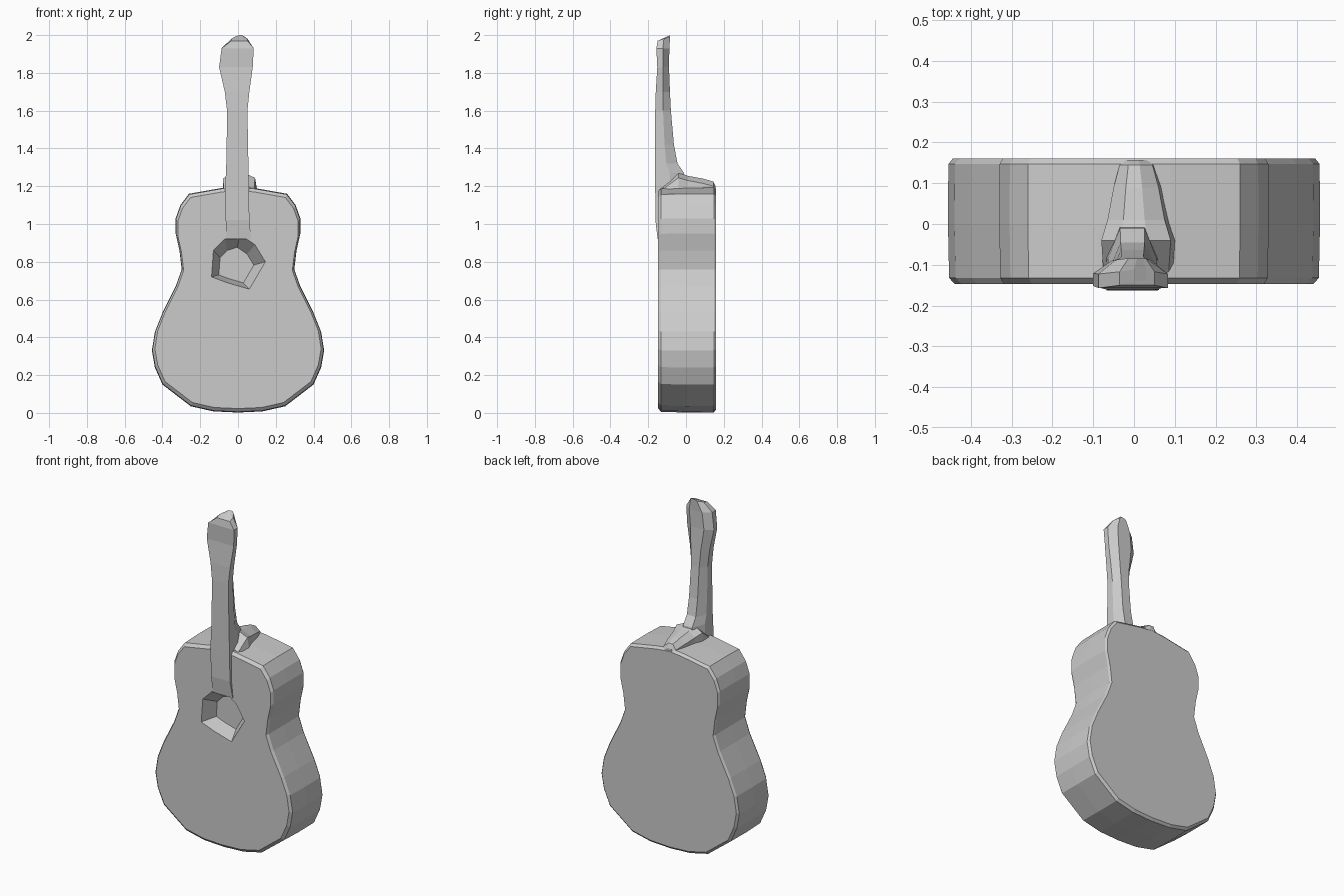
import bpy
import bmesh

cube = bpy.data.objects.get("Cube")
if cube:
    bpy.data.objects.remove(cube, do_unlink=True)

grey = bpy.data.materials.new("plain_grey")
grey.use_nodes = True
grey.diffuse_color = (0.6, 0.6, 0.6, 1)
grey.node_tree.nodes["Principled BSDF"].inputs["Base Color"].default_value = (0.6, 0.6, 0.6, 1)


def loft(name, rings):
    """Skin a closed, flat-shaded solid through rings of equal point count."""
    bm = bmesh.new()
    loops = [[bm.verts.new(p) for p in ring] for ring in rings]
    for a, b in zip(loops, loops[1:]):
        for i in range(len(a)):
            j = (i + 1) % len(a)
            bm.faces.new((a[i], a[j], b[j], b[i]))
    bm.faces.new(loops[0][::-1])
    bm.faces.new(loops[-1])
    bmesh.ops.recalc_face_normals(bm, faces=bm.faces)
    mesh = bpy.data.meshes.new(name)
    bm.to_mesh(mesh)
    bm.free()
    mesh.materials.append(grey)
    obj = bpy.data.objects.new(name, mesh)
    bpy.context.collection.objects.link(obj)
    return obj


def scaled(points, y, s, cx, cz):
    return [(cx + (x - cx) * s, y, cz + (z - cz) * s) for x, z in points]


# Body: half outline mirrored, with slightly softened rims
half = [(0.13, 0.008), (0.25, 0.035), (0.40, 0.15), (0.44, 0.24), (0.456, 0.33),
        (0.44, 0.43), (0.40, 0.53), (0.33, 0.67), (0.298, 0.76), (0.31, 0.86),
        (0.33, 0.95), (0.33, 1.03), (0.305, 1.10), (0.26, 1.16), (0.09, 1.19)]
outline = [(0, 0.002)] + half + [(0, 1.20)] + [(-x, z) for x, z in reversed(half)]
body = loft("body", [scaled(outline, y, s, 0, 0.6) for y, s in
                     ((-0.147, 0.965), (-0.132, 0.994), (0, 1), (0.147, 0.998), (0.16, 0.975))])

# Sound hole: shallow faceted recess
hole = [(-0.14, 0.72), (-0.13, 0.86), (-0.07, 0.92), (0.01, 0.945),
        (0.09, 0.89), (0.145, 0.80), (0.06, 0.655), (-0.06, 0.69)]
cutter = loft("sound_hole_cutter", [scaled(hole, -0.20, 1, 0, 0.8),
                                    scaled(hole, -0.147, 1, 0, 0.8),
                                    scaled(hole, -0.06, 0.65, -0.03, 0.75)])
cutter.hide_render = True
cut = body.modifiers.new("sound_hole", 'BOOLEAN')
cut.operation = 'DIFFERENCE'
cut.solver = 'EXACT'
cut.object = cutter
bpy.context.view_layer.objects.active = body
bpy.ops.object.modifier_apply(modifier=cut.name)
bpy.data.objects.remove(cutter, do_unlink=True)


# Neck and head: height, left edge, right edge, front, back
def neck_ring(z, x0, x1, front, back, tilt=0):
    mid, w, d = (x0 + x1) / 2, x1 - x0, back - front
    return [(x0, front, z), (x1, front, z), (x1, front + d * 0.5, z + tilt / 2),
            (mid + w * 0.25, back, z + tilt), (mid - w * 0.25, back, z + tilt),
            (x0, front + d * 0.5, z + tilt / 2)]


neck_rows = [(0.92, -0.06, 0.07, -0.150, -0.13), (1.02, -0.065, 0.06, -0.162, -0.10),
             (1.20, -0.068, 0.058, -0.163, 0.0), (1.27, -0.064, 0.056, -0.163, -0.01),
             (1.32, -0.062, 0.055, -0.163, -0.045), (1.42, -0.06, 0.053, -0.163, -0.064),
             (1.60, -0.058, 0.05, -0.163, -0.080), (1.70, -0.07, 0.06, -0.160, -0.085),
             (1.83, -0.10, 0.078, -0.152, -0.090), (1.93, -0.087, 0.083, -0.157, -0.088),
             (1.97, -0.035, 0.05, -0.150, -0.084, 0.022), (1.975, 0.0, 0.03, -0.138, -0.084, 0.025)]
loft("neck_and_head", [neck_ring(*row) for row in neck_rows])

# Heel: ridge running back over the top of the body
heel_rows = [(-0.12, 0.075, 1.21), (-0.04, 0.08, 1.27), (0.01, 0.065, 1.255),
             (0.09, 0.05, 1.24), (0.145, 0.035, 1.225), (0.157, 0.03, 1.20)]
loft("heel", [[(-w, y, 1.16), (w + 0.025, y, 1.16), (w + 0.01, y, top - 0.025),
               (w * 0.4, y, top), (-w * 0.4, y, top), (-w, y, top - 0.03)]
              for y, w, top in heel_rows])
